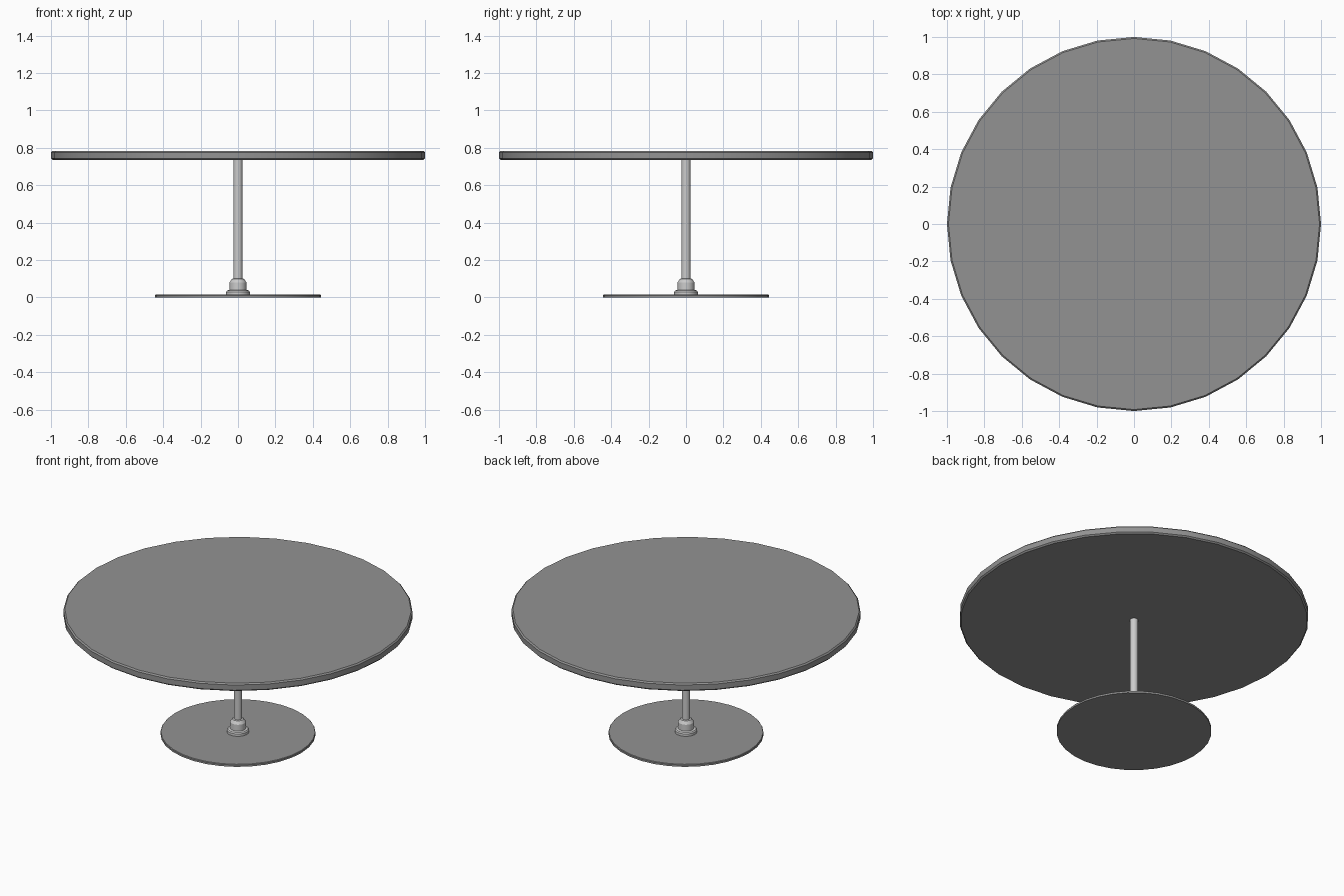
import bpy, bmesh
from math import cos, sin, pi, radians

if "Cube" in bpy.data.objects:
    bpy.data.objects.remove(bpy.data.objects["Cube"])


def paint(name, value):
    mat = bpy.data.materials.new(name)
    mat.diffuse_color = (value, value, value, 1)
    mat.use_nodes = True
    mat.node_tree.nodes["Principled BSDF"].inputs["Base Color"].default_value = mat.diffuse_color
    return mat


def lathe(name, profile, mat, sides=32):
    """Revolve a (radius, z) profile around z and cap both ends."""
    bm = bmesh.new()
    rings = [[bm.verts.new((r * cos(2 * pi * i / sides), r * sin(2 * pi * i / sides), z))
              for i in range(sides)] for r, z in profile]
    for low, high in zip(rings, rings[1:]):
        for i in range(sides):
            j = (i + 1) % sides
            bm.faces.new((low[i], low[j], high[j], high[i]))
    bm.faces.new(rings[0][::-1])
    bm.faces.new(rings[-1])
    mesh = bpy.data.meshes.new(name)
    bm.to_mesh(mesh)
    bm.free()
    mesh.materials.append(mat)
    obj = bpy.data.objects.new(name, mesh)
    bpy.context.collection.objects.link(obj)
    # Smooth round the circumference, sharp at the rims
    bpy.ops.object.select_all(action='DESELECT')
    obj.select_set(True)
    bpy.context.view_layer.objects.active = obj
    bpy.ops.object.shade_smooth_by_angle(angle=radians(30))
    return obj


dark = paint("dark_grey", 0.29)
metal = paint("metal_grey", 0.62)

# Thin round foot plate
lathe("base_plate", [(0.444, 0), (0.444, 0.011), (0.441, 0.015)], dark)

# Stepped collar where the pole meets the plate
lathe("collar", [(0.063, 0.014), (0.063, 0.03), (0.058, 0.037), (0.045, 0.04),
                 (0.045, 0.08), (0.033, 0.099), (0.024, 0.101)], metal)

# Central pole
lathe("pole", [(0.024, 0.014), (0.024, 0.738)], metal)

# Round top with bevelled rims
lathe("table_top", [(0.992, 0.735), (1.0, 0.743), (1.0, 0.776), (0.992, 0.784)], dark)
